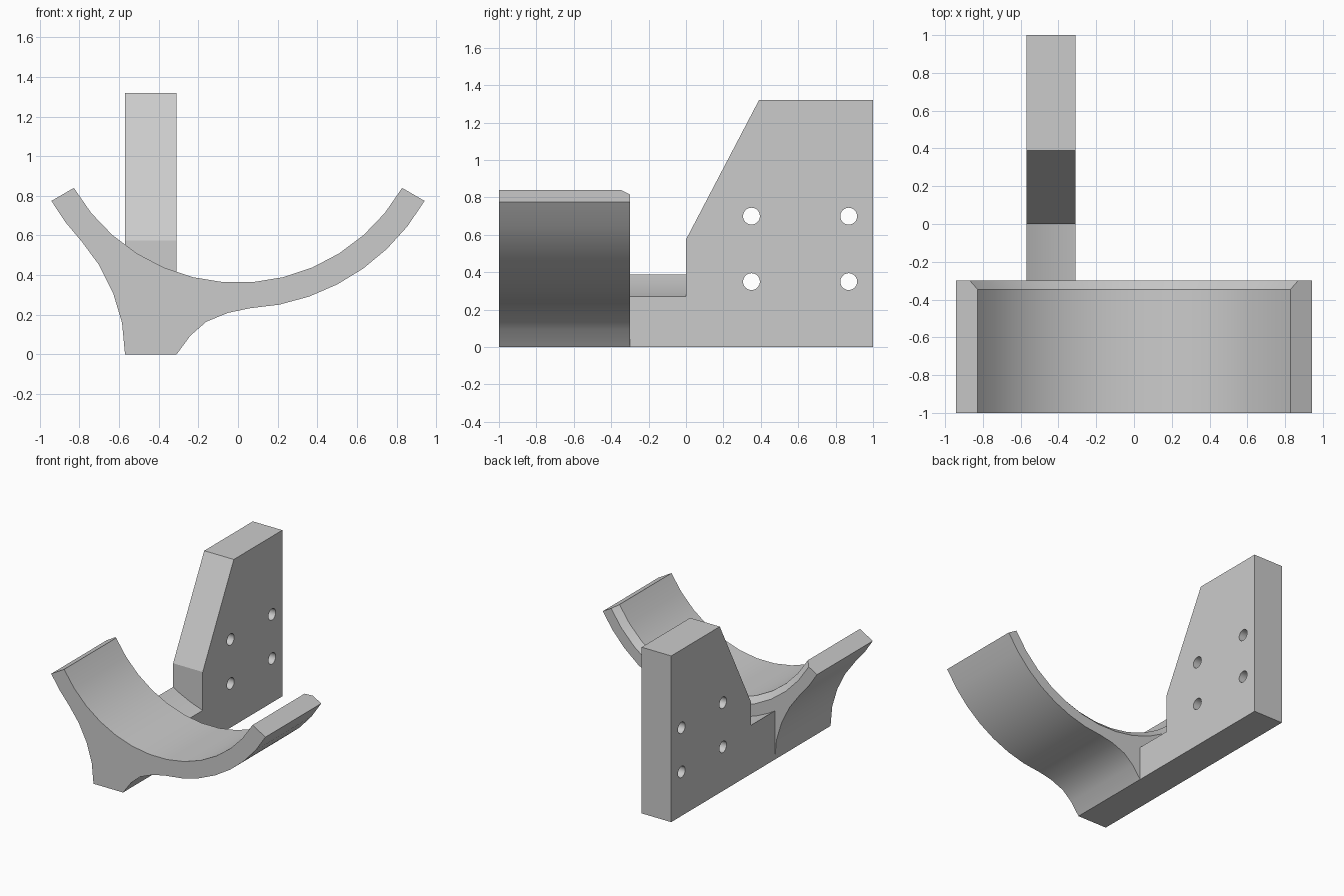
import bpy, bmesh, math
from mathutils import Vector

if "Cube" in bpy.data.objects:
    bpy.data.objects.remove(bpy.data.objects["Cube"], do_unlink=True)

grey = bpy.data.materials.new("plain grey")
grey.use_nodes = True
colour = (0.6, 0.6, 0.6, 1)
grey.diffuse_color = colour
grey.node_tree.nodes["Principled BSDF"].inputs["Base Color"].default_value = colour

AXIS_Z, R_IN, R_OUT = 1.318, 0.956, 1.087   # shared axis of the cradle arcs
LEFT, RIGHT = -0.57, -0.31                  # sides of the mounting plate
CHAMFER = 0.047


def arc(radius, start, end, steps):
    """Points (x, z) on a circle around the cradle axis, angles in degrees."""
    angles = [math.radians(start + (end - start) * i / steps) for i in range(steps + 1)]
    return [(radius * math.cos(a), AXIS_Z + radius * math.sin(a)) for a in angles]


def loft(name, sections):
    """Closed solid through equal-length rings of 3D points."""
    bm = bmesh.new()
    rings = [[bm.verts.new(p) for p in ring] for ring in sections]
    n = len(rings[0])
    for a, b in zip(rings, rings[1:]):
        for i in range(n):
            j = (i + 1) % n
            bm.faces.new((a[i], a[j], b[j], b[i]))
    bm.faces.new(rings[0][::-1])
    bm.faces.new(rings[-1])
    bmesh.ops.recalc_face_normals(bm, faces=bm.faces)
    mesh = bpy.data.meshes.new(name)
    bm.to_mesh(mesh)
    bm.free()
    obj = bpy.data.objects.new(name, mesh)
    bpy.context.collection.objects.link(obj)
    mesh.materials.append(grey)
    return obj


def activate(obj):
    bpy.ops.object.select_all(action="DESELECT")
    obj.select_set(True)
    bpy.context.view_layer.objects.active = obj


def cut_cylinder(obj, radius, centre, depth, rotation, sides):
    """Subtract a cylinder and discard the cutter."""
    bpy.ops.mesh.primitive_cylinder_add(vertices=sides, radius=radius, depth=depth,
                                        location=centre, rotation=rotation)
    cutter = bpy.context.object
    cutter.hide_render = True
    cutter.data.materials.append(grey)
    activate(obj)
    mod = obj.modifiers.new("cut", "BOOLEAN")
    mod.operation, mod.solver, mod.object = "DIFFERENCE", "EXACT", cutter
    bpy.ops.object.modifier_apply(modifier=mod.name)
    bpy.data.objects.remove(cutter, do_unlink=True)


# Cradle: arc band flowing into a foot, chamfered on the inner back edge
foot = [(-0.05, 0.21), (-0.16, 0.165), (-0.24, 0.095), (RIGHT, 0),
        (LEFT, 0), (-0.585, 0.16), (-0.63, 0.31), (-0.70, 0.45)]
outer = arc(R_OUT, -30, -87, 7) + foot + arc(R_OUT, -136.5, -150, 2)


def cradle_ring(y, inner_radius):
    profile = outer + arc(inner_radius, -150, -30, 13)
    return [Vector((x, y, z)) for x, z in profile]


cradle = loft("cradle", [cradle_ring(-1, R_IN),
                         cradle_ring(-0.3 - CHAMFER, R_IN),
                         cradle_ring(-0.3, R_IN + CHAMFER)])

# Mounting plate with a low neck reaching the cradle
side = [(-0.3, 0), (1, 0), (1, 1.32), (0.39, 1.32), (0, 0.575), (-0.3, 0.575)]
plate = loft("mounting_plate", [[Vector((x, y, z)) for y, z in side] for x in (LEFT, RIGHT)])
cut_cylinder(plate, R_OUT + 0.006, (0, -0.3, AXIS_Z), 0.6, (math.pi / 2, 0, 0), 64)

# Four bolt holes
for y in (0.35, 0.87):
    for z in (0.35, 0.70):
        cut_cylinder(plate, 0.045, ((LEFT + RIGHT) / 2, y, z), 0.6, (0, math.pi / 2, 0), 32)

for obj in (cradle, plate):
    activate(obj)
    bpy.ops.object.shade_smooth_by_angle(angle=math.radians(25))
